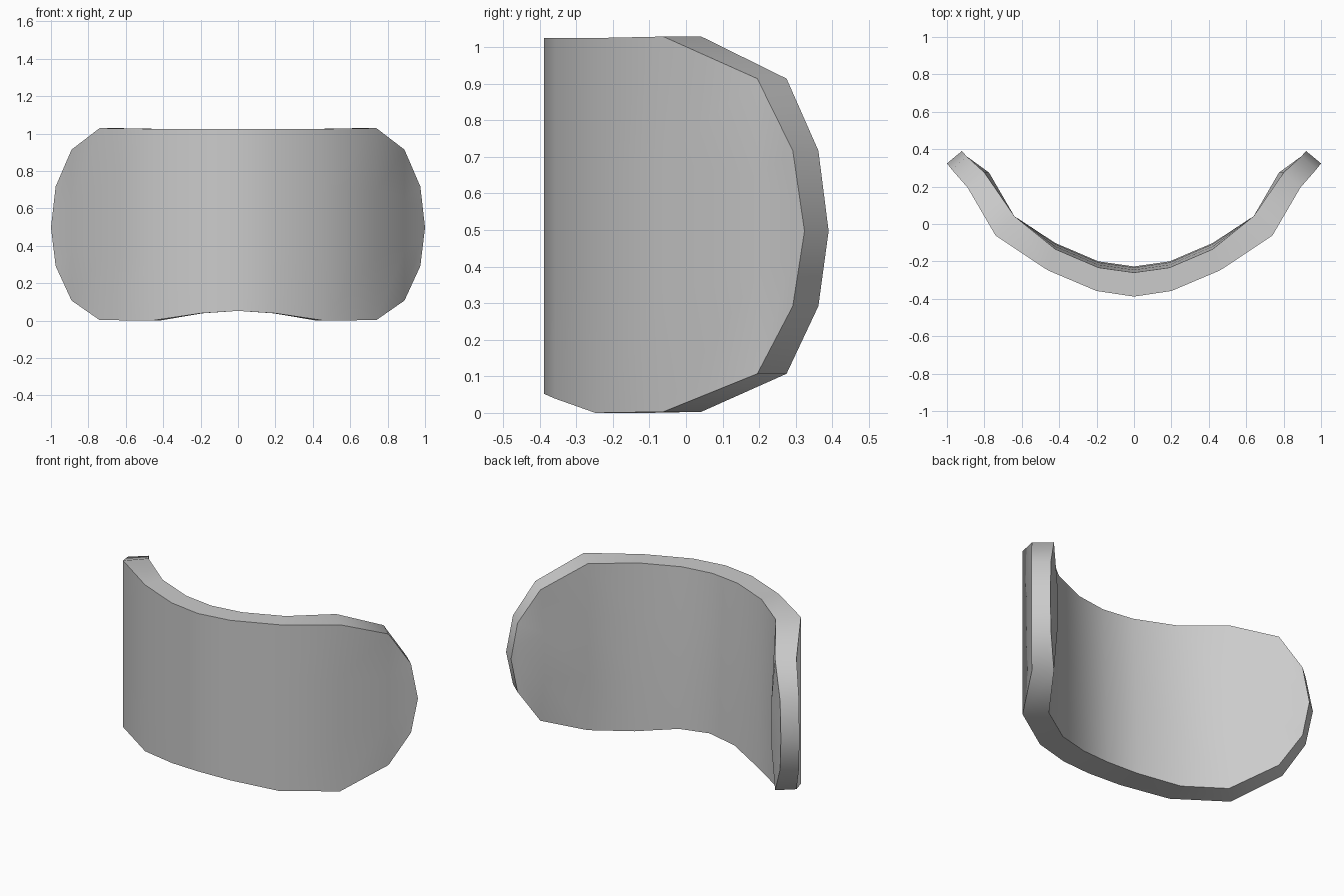
import bpy, bmesh

if "Cube" in bpy.data.objects:
    bpy.data.objects.remove(bpy.data.objects["Cube"])

# columns from the centre to the side tip: front x, front y, back x, back y, bottom z, top z
COLS = [
    (0.00, -0.388, 0.00, -0.245, 0.055, 1.028),
    (0.20, -0.358, 0.19, -0.218, 0.042, 1.028),
    (0.46, -0.248, 0.42, -0.120, 0.003, 1.028),
    (0.74, -0.062, 0.64, 0.042, 0.006, 1.032),
    (0.89, 0.195, 0.80, 0.275, 0.110, 0.917),
    (0.975, 0.292, 0.895, 0.362, 0.295, 0.720),
]
TIP = (1.0, 0.324, 0.92, 0.390, 0.5)
# inward swell of the back face: thin at the top, thicker at the bottom
ROWS = [(0.0, 0.018), (0.33, 0.012), (0.67, 0.0), (1.0, -0.015)]

bm = bmesh.new()


def column(c, side, front):
    fx, fy, kx, ky, z0, z1 = c
    out = []
    for t, swell in ROWS:
        z = z0 + (z1 - z0) * t
        if front:
            out.append(bm.verts.new((side * fx, fy, z)))
        else:
            s = swell if c in COLS[:3] else 0.0
            x = kx
            if c is COLS[4] and 0 < t < 1:   # bulge beside the tip
                x -= 0.025
            out.append(bm.verts.new((side * x, ky + s, z)))
    return out


def skin(front):
    # full-width sheet with a single vertex at each tip
    order = [(c, -1) for c in reversed(COLS[1:])] + [(c, 1) for c in COLS]
    cols = [column(c, s, front) for c, s in order]
    x, y = TIP[:2] if front else TIP[2:4]
    left = bm.verts.new((-x, y, TIP[4]))
    right = bm.verts.new((x, y, TIP[4]))
    for a, b in zip(cols, cols[1:]):
        for i in range(len(ROWS) - 1):
            bm.faces.new((a[i], b[i], b[i + 1], a[i + 1]))
    for tip, col in ((left, cols[0]), (right, cols[-1])):
        for i in range(len(ROWS) - 1):
            bm.faces.new((tip, col[i], col[i + 1]))
    # outline loop, used for the rim
    return [c[0] for c in cols] + [right] + [c[-1] for c in reversed(cols)] + [left]


# curved front and back faces joined by a rim
front_loop = skin(True)
back_loop = skin(False)
n = len(front_loop)
for i in range(n):
    j = (i + 1) % n
    bm.faces.new((front_loop[i], front_loop[j], back_loop[j], back_loop[i]))
bmesh.ops.recalc_face_normals(bm, faces=bm.faces)

mesh = bpy.data.meshes.new("curved_plate")
bm.to_mesh(mesh)
bm.free()
plate = bpy.data.objects.new("curved_plate", mesh)
bpy.context.collection.objects.link(plate)
# stand exactly on the ground
low = min(v.co.z for v in mesh.vertices)
for v in mesh.vertices:
    v.co.z -= low

bpy.context.view_layer.objects.active = plate
plate.select_set(True)
bpy.ops.object.shade_smooth_by_angle(angle=0.7)
